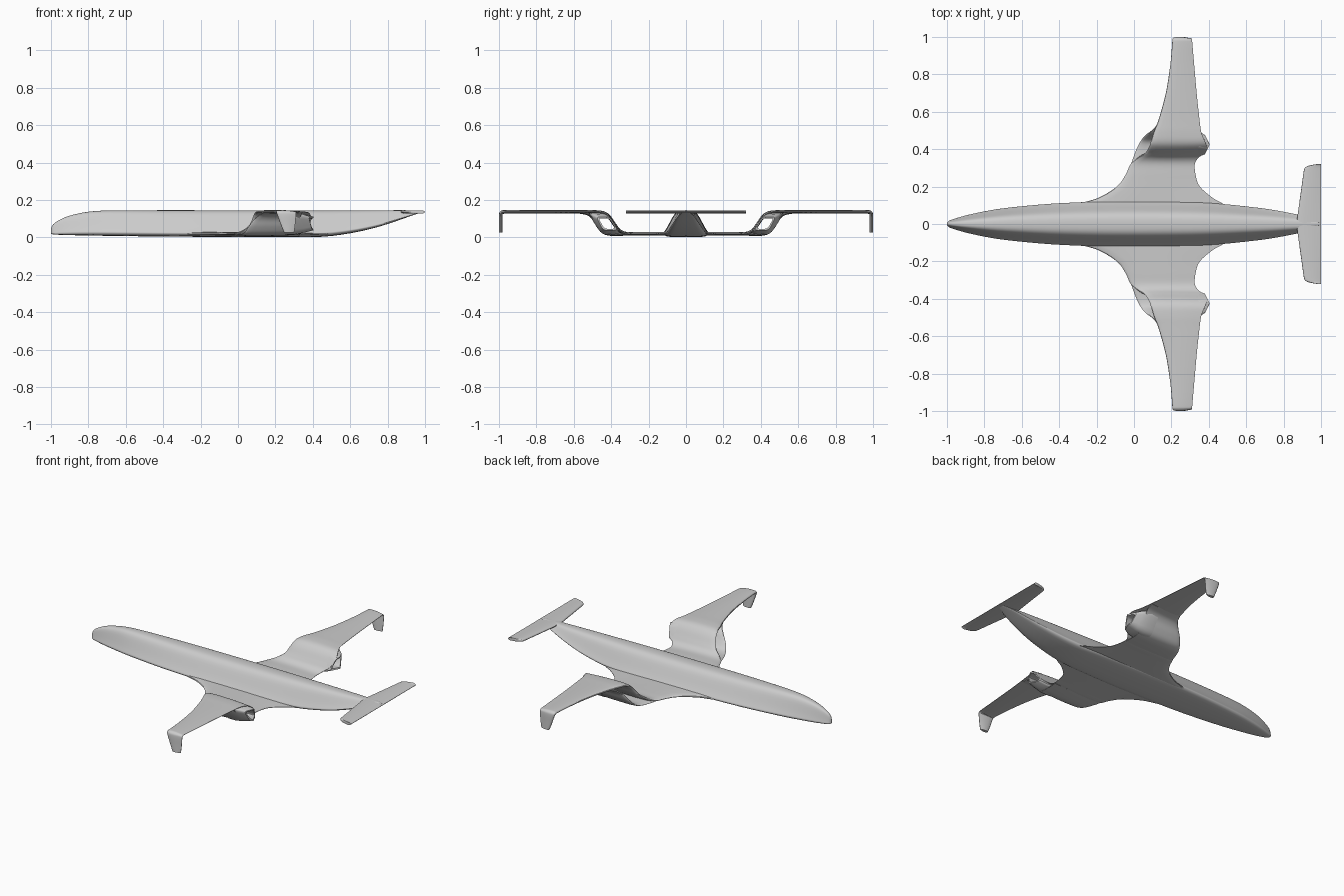
import bpy, bmesh, math

if "Cube" in bpy.data.objects:
    bpy.data.objects.remove(bpy.data.objects["Cube"])


def spline(pts, n):
    """Smooth Catmull-Rom resampling of tuples."""
    out = []
    for i in range(len(pts) - 1):
        a, b, c, d = pts[max(i - 1, 0)], pts[i], pts[i + 1], pts[min(i + 2, len(pts) - 1)]
        for k in range(n):
            t = k / n
            out.append([0.5 * (2 * q + (r - p) * t + (2 * p - 5 * q + 4 * r - s) * t * t
                               + (3 * q - p - 3 * r + s) * t ** 3)
                        for p, q, r, s in zip(a, b, c, d)])
    return out + [list(pts[-1])]


def loft(name, rings, wrap=False, mirror=False, angle=35):
    """Skin closed rings; cap the ends, or join last to first when wrap is set."""
    bm = bmesh.new()
    vs = [[bm.verts.new(p) for p in r] for r in rings]
    n = len(vs[0])
    for a, b in zip(vs, vs[1:] + vs[:1] if wrap else vs[1:]):
        for i in range(n):
            j = (i + 1) % n
            bm.faces.new((a[i], a[j], b[j], b[i]))
    if not wrap:
        bm.faces.new(vs[0])
        bm.faces.new(vs[-1])
    bmesh.ops.recalc_face_normals(bm, faces=bm.faces)
    me = bpy.data.meshes.new(name)
    bm.to_mesh(me)
    bm.free()
    ob = bpy.data.objects.new(name, me)
    bpy.context.collection.objects.link(ob)
    if mirror:
        m = ob.modifiers.new("mirror", 'MIRROR')
        m.use_axis = (False, True, False)
        m.use_mirror_merge = False
    bpy.ops.object.select_all(action='DESELECT')
    ob.select_set(True)
    bpy.context.view_layer.objects.active = ob
    bpy.ops.object.shade_smooth_by_angle(angle=math.radians(angle))
    return ob


FOIL = [(0, 0), (.01, .4), (.04, .7), (.12, .92), (.3, 1), (.55, .9), (.8, .55), (1, .12)]


def sheet(name, stations, thick, n=5):
    """Wing skin along a (y, z) path; stations are y, z, leading x, trailing x."""
    s = spline(stations, n)
    rings = []
    for i, (y, z, le, te) in enumerate(s):
        p, q = s[max(i - 1, 0)], s[min(i + 1, len(s) - 1)]
        dy, dz = q[0] - p[0], q[1] - p[1]
        l = math.hypot(dy, dz) or 1
        ny, nz = -dz / l, dy / l
        side = [(u, h) for u, h in FOIL] + [(u, -h) for u, h in FOIL[:0:-1]]
        rings.append([(le + u * (te - le), y + ny * h * thick / 2, z + nz * h * thick / 2)
                      for u, h in side])
    return loft(name, rings, mirror=True)


# Fuselage: x, half width, bottom z, top z
body = [(-1, .006, .02, .045), (-.99, .017, .016, .068), (-.96, .028, .014, .09),
        (-.9, .046, .012, .116), (-.8, .068, .01, .137), (-.68, .087, .008, .144),
        (-.45, .109, .005, .145), (-.2, .12, .003, .145), (.05, .122, .001, .145),
        (.3, .118, .001, .145), (.46, .109, .004, .145), (.6, .095, .022, .145),
        (.72, .08, .048, .145), (.82, .062, .078, .145), (.9, .045, .106, .145),
        (.96, .025, .126, .144), (.99, .01, .135, .141)]
half = spline([(0, 1), (.2, .99), (.38, .94), (.53, .82), (.68, .6), (.84, .35),
               (.96, .19), (.99, .13), (.92, .06), (.7, .015), (0, 0)], 2)
section = half + [[-a, b] for a, b in half[-2:0:-1]]
loft("fuselage", [[(x, a * w, lo + b * (hi - lo)) for a, b in section]
                  for x, w, lo, hi in spline(body, 3)])

# Main wing: low inner panel, S-bend, high outer panel, drooped tip fin
sheet("wing", [(.05, .019, -.36, .53), (.105, .019, -.30, .48), (.14, .019, -.19, .42),
               (.2, .019, -.092, .352), (.26, .019, -.047, .33), (.32, .020, -.018, .325),
               (.355, .035, .02, .345), (.38, .065, .06, .378), (.41, .108, .08, .39),
               (.44, .13, .09, .38), (.49, .136, .105, .36), (.56, .136, .132, .35),
               (.7, .136, .17, .335), (.85, .136, .194, .322), (.965, .136, .204, .312),
               (.985, .133, .205, .311), (.99, .12, .21, .31), (.99, .07, .228, .306),
               (.99, .026, .246, .30)], .019)

# Lower skin of the engine duct, leaving an open intake at the front
sheet("duct_lower_skin", [(.31, .017, -.02, .32), (.36, .015, -.002, .32),
                          (.41, .016, .018, .32), (.445, .028, .037, .32),
                          (.472, .06, .058, .325), (.496, .1, .09, .33),
                          (.525, .124, .118, .34), (.57, .134, .138, .345)], .014)


# Exhaust nozzle: rounded parallelogram tube closing toward the rear
def ring(x, corners, skew=0.0):
    pts = []
    for i, c in enumerate(corners):
        a, b = corners[i - 1], corners[(i + 1) % 4]
        for k in range(5):
            t = k / 4
            p = [(c[j] + .25 * ((a[j] - c[j]) * (1 - t) ** 2 + (b[j] - c[j]) * t * t)) for j in (0, 1)]
            pts.append((x - skew * abs(p[0] - .425), p[0], p[1]))
    return pts


wide = [(.345, .018), (.425, .133), (.525, .130), (.45, .014)]
mid = [(.352, .026), (.415, .127), (.505, .122), (.447, .024)]
tip = [(.366, .038), (.405, .110), (.480, .110), (.443, .038)]
hole = [(.376, .046), (.410, .102), (.468, .102), (.436, .046)]
wide_in = [(.362, .026), (.43, .125), (.507, .122), (.44, .024)]
loft("exhaust_nozzle", [ring(.25, wide), ring(.30, wide), ring(.35, mid), ring(.405, tip, .5),
                        ring(.402, hole, .5), ring(.33, hole), ring(.25, wide_in)],
     wrap=True, mirror=True)

# Tailplane
sheet("tailplane", [(0, .136, .868, 1), (.1, .136, .882, 1), (.2, .136, .896, 1),
                    (.285, .136, .908, 1), (.302, .136, .916, 1), (.312, .136, .935, 1),
                    (.32, .136, .975, 1)], .018, n=3)
